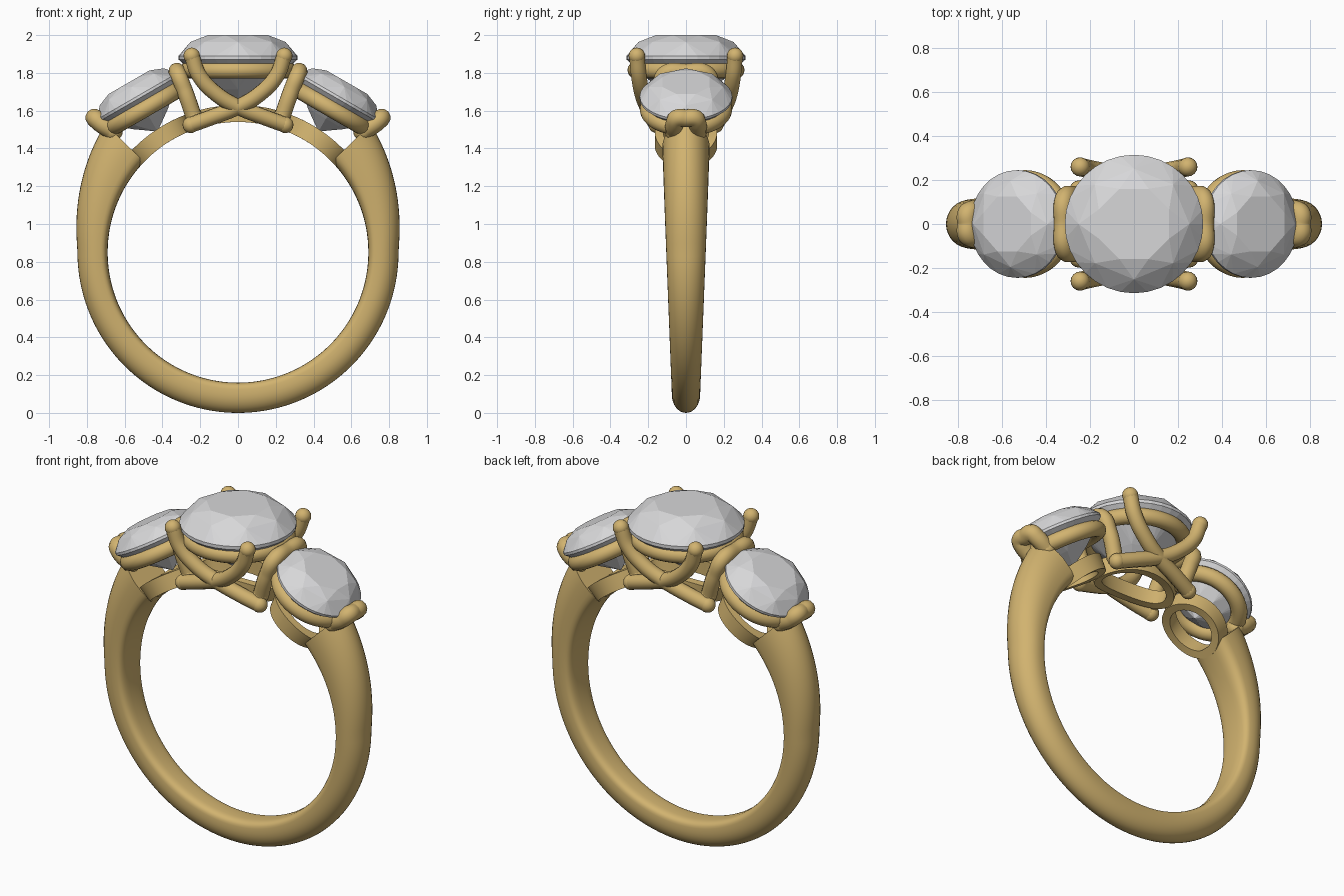
import bpy, bmesh
from math import sin, cos, pi, radians, degrees, asin
from mathutils import Vector, Matrix

cube = bpy.data.objects.get("Cube")
if cube:
    bpy.data.objects.remove(cube, do_unlink=True)


def material(name, rgb):
    m = bpy.data.materials.new(name)
    m.use_nodes = True
    m.diffuse_color = (*rgb, 1)
    m.node_tree.nodes["Principled BSDF"].inputs["Base Color"].default_value = (*rgb, 1)
    return m


GOLD = material("warm_gold", (0.64, 0.45, 0.16))
GEM = material("pale_gem", (0.68, 0.68, 0.69))
HUB = 0.85     # height of the finger hole centre
INNER = 0.69   # finger hole radius
TILT = radians(30)


def finish(bm, name, mat, smooth=True):
    bmesh.ops.recalc_face_normals(bm, faces=bm.faces)
    mesh = bpy.data.meshes.new(name)
    bm.to_mesh(mesh)
    bm.free()
    mesh.materials.append(mat)
    ob = bpy.data.objects.new(name, mesh)
    bpy.context.collection.objects.link(ob)
    if smooth:
        bpy.ops.object.select_all(action="DESELECT")
        ob.select_set(True)
        bpy.context.view_layer.objects.active = ob
        bpy.ops.object.shade_smooth_by_angle(angle=radians(40))
    return ob


def loft(name, sections, closed):
    """Skin closed cross-sections; cap the ends of an open sweep."""
    bm = bmesh.new()
    rows = [[bm.verts.new(p) for p in s] for s in sections]
    pairs = list(zip(rows, rows[1:])) + ([(rows[-1], rows[0])] if closed else [])
    for a, b in pairs:
        for i in range(len(a)):
            j = (i + 1) % len(a)
            bm.faces.new((a[i], a[j], b[j], b[i]))
    if not closed:
        bm.faces.new(rows[0])
        bm.faces.new(rows[-1])
    return finish(bm, name, GOLD)


def polar(r, angle, y):
    """Point at radius r and angle from the vertical, about the hole centre."""
    return Vector((r * sin(angle), y, HUB + r * cos(angle)))


def band():
    end, steps, n = 44, 112, 16
    sections = []
    for k in range(steps + 1):
        ang = radians(90 - end + (180 + 2 * end) * k / steps)
        rise = max(0, degrees(asin(cos(ang))))
        outer = 0.85 + 0.12 * (rise / 42) ** 1.3
        thick = outer - INNER
        half = 0.073 + 0.037 * (HUB + 0.8 * cos(ang))
        waist = INNER + 0.4 * thick
        sec = [polar(waist + (outer - waist) * sin(pi * i / n), ang, half * cos(pi * i / n))
               for i in range(n + 1)]
        # squarer curve on the finger side
        for i in range(1, n):
            t = pi * i / n
            sec.append(polar(waist - (waist - INNER) * sin(t) ** 0.5, ang,
                             -half * (1 if cos(t) > 0 else -1) * abs(cos(t)) ** 0.6))
        sections.append(sec)
    loft("ring_band", sections, False)


def collar(name, middle, half_len, half_width, wall=0.045, height=0.09):
    """Oval ring wall bent around the finger hole."""
    sections = []
    for k in range(64):
        t = 2 * pi * k / 64
        sec = []
        for inset, r in ((0, 0), (0, height), (wall, height), (wall, 0)):
            ang = middle + (half_len - inset) / INNER * cos(t)
            sec.append(polar(INNER + r, ang, (half_width - inset) * sin(t)))
        sections.append(sec)
    loft(name, sections, True)


def seat(name, major, minor, matrix):
    """Round wire under a stone."""
    sections = []
    for k in range(64):
        t = 2 * pi * k / 64
        sec = []
        for i in range(16):
            u = 2 * pi * i / 16
            r = major + minor * cos(u)
            sec.append(matrix @ Vector((r * cos(t), r * sin(t), minor * sin(u))))
        sections.append(sec)
    loft(name, sections, True)


def gem(name, radius, matrix):
    """Faceted round stone: table, crown, girdle, pavilion, point."""
    bm = bmesh.new()
    rings = ((8, 0, 0.55, 0.38), (8, 0.5, 0.8, 0.265), (32, 0, 1, 0.03),
             (32, 0, 1, -0.03), (8, 0.5, 0.45, -0.53))
    for n, shift, r, z in rings:
        for i in range(n):
            a = 2 * pi * (i + shift) / n + pi / 8
            bm.verts.new(matrix @ (Vector((r * cos(a), r * sin(a), z)) * radius))
    bm.verts.new(matrix @ Vector((0, 0, -0.85 * radius)))
    bmesh.ops.convex_hull(bm, input=bm.verts[:])
    finish(bm, name, GEM, smooth=False)


def wire(name, points, radius):
    """Round wire through the points with ball ends."""
    cu = bpy.data.curves.new(name, "CURVE")
    cu.dimensions = "3D"
    cu.bevel_depth = radius
    cu.bevel_resolution = 4
    cu.resolution_u = 10
    sp = cu.splines.new("BEZIER")
    sp.bezier_points.add(len(points) - 1)
    for bp, p in zip(sp.bezier_points, points):
        bp.co = p
        bp.handle_left_type = bp.handle_right_type = "AUTO"
    tmp = bpy.data.objects.new(name + "_path", cu)
    bpy.context.collection.objects.link(tmp)
    bpy.context.view_layer.update()
    mesh = bpy.data.meshes.new_from_object(
        tmp.evaluated_get(bpy.context.evaluated_depsgraph_get()))
    bm = bmesh.new()
    bm.from_mesh(mesh)
    bpy.data.objects.remove(tmp, do_unlink=True)
    bpy.data.meshes.remove(mesh)
    for p in (points[0], points[-1]):
        bmesh.ops.create_uvsphere(bm, u_segments=16, v_segments=10, radius=radius * 1.04,
                                  matrix=Matrix.Translation(p))
    finish(bm, name, GOLD)


def staple(name, side, half, radius):
    """Wire mirrored front to back, given its front half as (x, y, z)."""
    pts = half + [(x, -y, z) for x, y, z in reversed(half) if y]
    wire(name, [(side * x, y, z) for x, y, z in pts], radius)


# Band and centre setting
band()
collar("centre_collar", 0, 0.25, 0.16)
gem("centre_gem", 0.315, Matrix.Translation((0, 0, 1.88)))
seat("centre_seat", 0.265, 0.045, Matrix.Translation((0, 0, 1.815)))

# Crossing prongs, two on the front and two on the back
prong = [(-0.245, 0.26, 1.89), (-0.205, 0.25, 1.785), (-0.11, 0.23, 1.685),
         (0, 0.205, 1.62), (0.14, 0.18, 1.565), (0.25, 0.155, 1.525)]
for sx, xn in ((1, "right"), (-1, "left")):
    for sy, yn in ((-1, "front"), (1, "back")):
        wire(f"{yn}_{xn}_prong", [(sx * x, sy * y, z) for x, y, z in prong], 0.042)

# Side settings, stones leaning outwards
for s, side in ((1, "left"), (-1, "right")):
    lean = Matrix.Translation((s * 0.53, 0, 1.67)) @ Matrix.Rotation(s * TILT, 4, "Y")
    gem(f"{side}_gem", 0.245, lean)
    seat(f"{side}_seat", 0.2, 0.045, lean @ Matrix.Translation((0, 0, -0.07)))
    collar(f"{side}_collar", s * radians(35.5), 0.175, 0.165)
    staple(f"{side}_inner_prong", s, [(0.235, -0.12, 1.57), (0.28, -0.13, 1.7),
                                      (0.318, -0.11, 1.795), (0.322, 0, 1.805)], 0.044)
    staple(f"{side}_outer_prong", s, [(0.66, -0.06, 1.49), (0.73, -0.06, 1.535),
                                      (0.757, -0.045, 1.56), (0.757, 0, 1.56)], 0.048)
